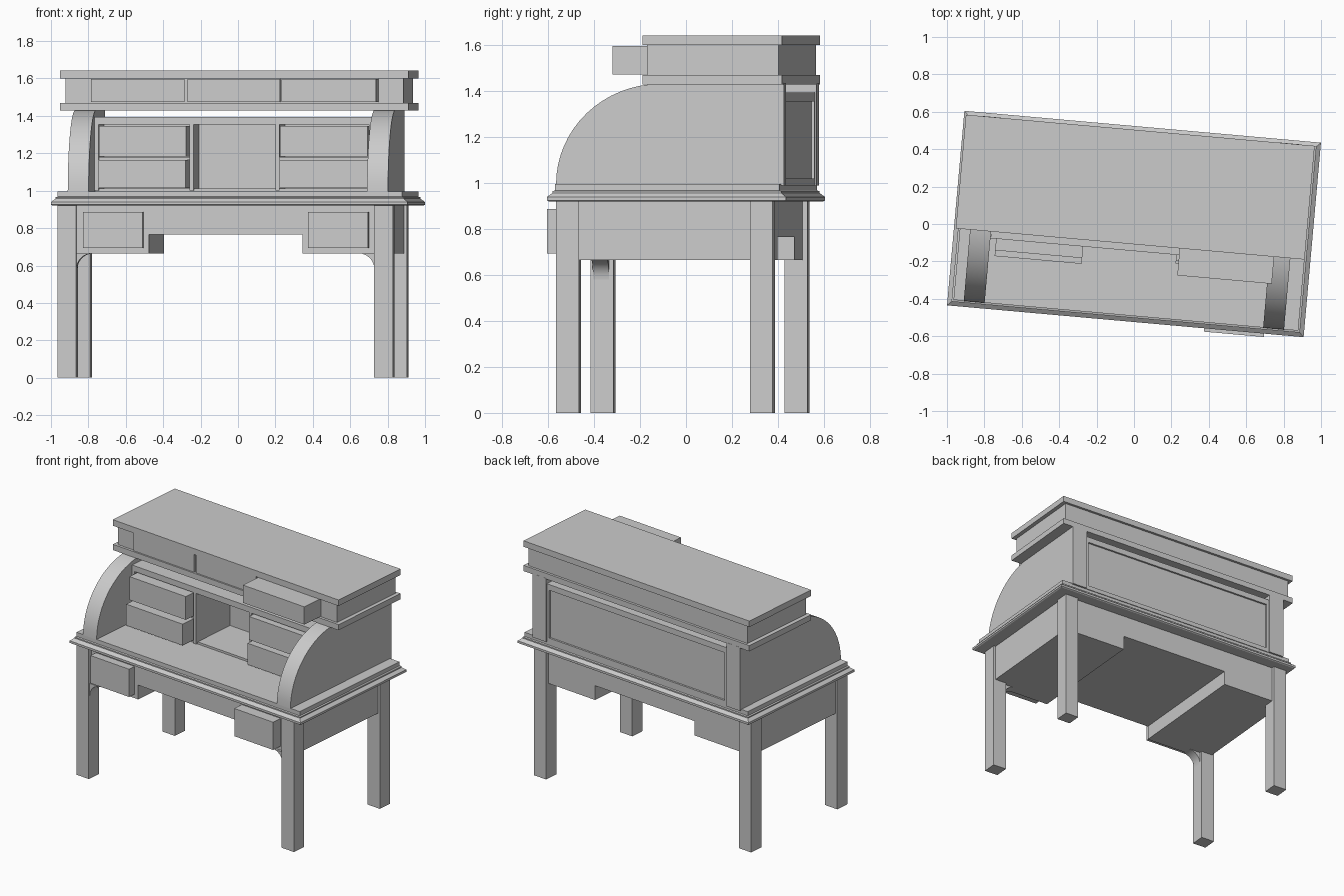
import bpy, bmesh, math
from mathutils import Matrix

cube = bpy.data.objects.get("Cube")
if cube:
    bpy.data.objects.remove(cube, do_unlink=True)

# One plain grey for the whole desk
grey = bpy.data.materials.new("plain grey")
grey.use_nodes = True
GREY = (0.6, 0.6, 0.6, 1.0)
grey.diffuse_color = GREY
grey.node_tree.nodes["Principled BSDF"].inputs["Base Color"].default_value = GREY

TURN = Matrix.Rotation(math.radians(-5.1), 4, 'Z')   # the desk stands slightly turned
TOP_MID = -0.011                                     # centre of the upper works
BASE_MID = -0.025                                    # centre of the legs and body


def finish(name, bm, smooth=False):
    bmesh.ops.recalc_face_normals(bm, faces=bm.faces)
    mesh = bpy.data.meshes.new(name)
    bm.to_mesh(mesh)
    bm.free()
    mesh.materials.append(grey)
    ob = bpy.data.objects.new(name, mesh)
    bpy.context.collection.objects.link(ob)
    ob.matrix_world = TURN
    if smooth:
        bpy.ops.object.select_all(action='DESELECT')
        ob.select_set(True)
        bpy.context.view_layer.objects.active = ob
        bpy.ops.object.shade_smooth_by_angle(angle=math.radians(30))
    return ob


def box(name, x, y, z):
    bm = bmesh.new()
    bmesh.ops.create_cube(bm, size=1)
    for v in bm.verts:
        for i, (lo, hi) in enumerate((x, y, z)):
            v.co[i] = lo if v.co[i] < 0 else hi
    return finish(name, bm)


def prism(name, points, offset):
    """Extrude a closed outline of 3D points along an offset."""
    bm = bmesh.new()
    face = bm.faces.new([bm.verts.new(p) for p in points])
    geom = bmesh.ops.extrude_face_region(bm, geom=[face])["geom"]
    moved = [g for g in geom if isinstance(g, bmesh.types.BMVert)]
    bmesh.ops.translate(bm, verts=moved, vec=offset)
    return finish(name, bm, smooth=True)


def around(mid, half):
    return (mid - half, mid + half)


# Legs
for side, sx in (("right", -1), ("left", 1)):
    for end, y in (("front", -0.44), ("back", 0.407)):
        box(f"{end}_{side}_leg", around(BASE_MID + sx * 0.85, 0.05), around(y, 0.05), (0, 0.925))

# Body: two deep pedestals and a shallower centre
BODY = (-0.465, 0.435)
box("centre_body", around(BASE_MID, 0.42), BODY, (0.765, 0.925))
for side, sx in (("right", -1), ("left", 1)):
    xs = sorted((BASE_MID + sx * 0.412, BASE_MID + sx * 0.82))
    box(f"{side}_pedestal", xs, BODY, (0.665, 0.925))
    box(f"{side}_apron", around(BASE_MID + sx * 0.825, 0.06), (-0.43, 0.4), (0.665, 0.925))

    # Curved bracket between front leg and pedestal
    r = 0.085
    x0 = BASE_MID + sx * 0.80
    pts = [(x0, -0.48, 0.665)]
    for i in range(9):
        a = math.radians(90 * i / 8)
        pts.append((x0 - sx * r * (1 - math.sin(a)), -0.48, 0.665 - r * (1 - math.cos(a))))
    prism(f"{side}_bracket", pts, (0, 0.07, 0))

box("right_pedestal_drawer", (-0.785, -0.465), (-0.52, -0.3), (0.693, 0.887))
box("left_pedestal_drawer", (0.424, 0.745), (-0.54, -0.3), (0.693, 0.887))

# Desk top with a moulded edge
bm = bmesh.new()
rings = []
for inset, z in ((0.008, 0.92), (0, 0.925), (0, 0.94), (0.022, 0.957), (0.022, 0.965), (0.032, 0.968), (0.032, 0.997)):
    w, d = 0.957 - inset, 0.522 - inset
    rings.append([bm.verts.new((x, y, z)) for x, y in ((-w, -d), (w, -d), (w, d), (-w, d))])
for low, high in zip(rings, rings[1:]):
    for i in range(4):
        j = (i + 1) % 4
        bm.faces.new((low[i], low[j], high[j], high[i]))
bm.faces.new(rings[0])
bm.faces.new(rings[-1])
finish("desk_top", bm)

# Curved side panels
outline = [(0.503, 0.99), (0.503, 1.435)]
for i in range(17):
    a = math.radians(90 * i / 16)
    outline.append((-0.035 - 0.457 * math.sin(a), 0.995 + 0.437 * math.cos(a)))
for name, x in (("right_side_panel", -0.87), ("left_side_panel", 0.737)):
    prism(name, [(x, y, z) for y, z in outline], (0.112, 0, 0))

# Pigeonhole unit between the side panels
INNER = (-0.757, 0.737)
box("pigeonhole_floor", INNER, (-0.13, 0.48), (0.99, 1.012))
box("pigeonhole_top", INNER, (-0.144, 0.495), (1.355, 1.395))
box("pigeonhole_back", INNER, (0.19, 0.482), (1.0, 1.36))
for name, x in (("right_end", (-0.757, -0.735)), ("right_divider", (-0.247, -0.225)),
                ("left_divider", (0.215, 0.235)), ("left_end", (0.717, 0.737))):
    box(name, x, (-0.144, 0.2), (1.0, 1.36))
for side, x, fronts in (("right", (-0.727, -0.26), (-0.237, -0.206)),
                        ("left", (0.24, 0.712), (-0.19, -0.175))):
    box(f"{side}_shelf", (x[0] - 0.01, x[1] + 0.015), (-0.13, 0.2), (1.165, 1.18))
    for level, front, z in (("lower", fronts[0], (1.014, 1.163)), ("upper", fronts[1], (1.182, 1.345))):
        box(f"{side}_{level}_small_drawer", x, (front, 0.19), z)

# Raised rim on the back panel
box("back_rim_bottom", INNER, (0.47, 0.495), (0.99, 1.02))
for name, x in (("back_rim_right", (-0.757, -0.737)), ("back_rim_left", (0.717, 0.737))):
    box(name, x, (0.47, 0.495), (1.0, 1.36))

# Upper drawer case with two projecting boards
box("case_lower_board", around(TOP_MID, 0.936), (-0.108, 0.502), (1.43, 1.47))
box("case_body", around(TOP_MID, 0.908), (-0.09, 0.485), (1.465, 1.605))
box("case_top_board", around(TOP_MID, 0.936), (-0.108, 0.502), (1.6, 1.642))
for name, x, front in (("case_right_drawer", (-0.78, -0.278), -0.102),
                       ("case_centre_drawer", (-0.262, 0.235), -0.102),
                       ("case_left_drawer", (0.255, 0.762), -0.253)):
    box(name, x, (front, 0.0), (1.473, 1.597))
